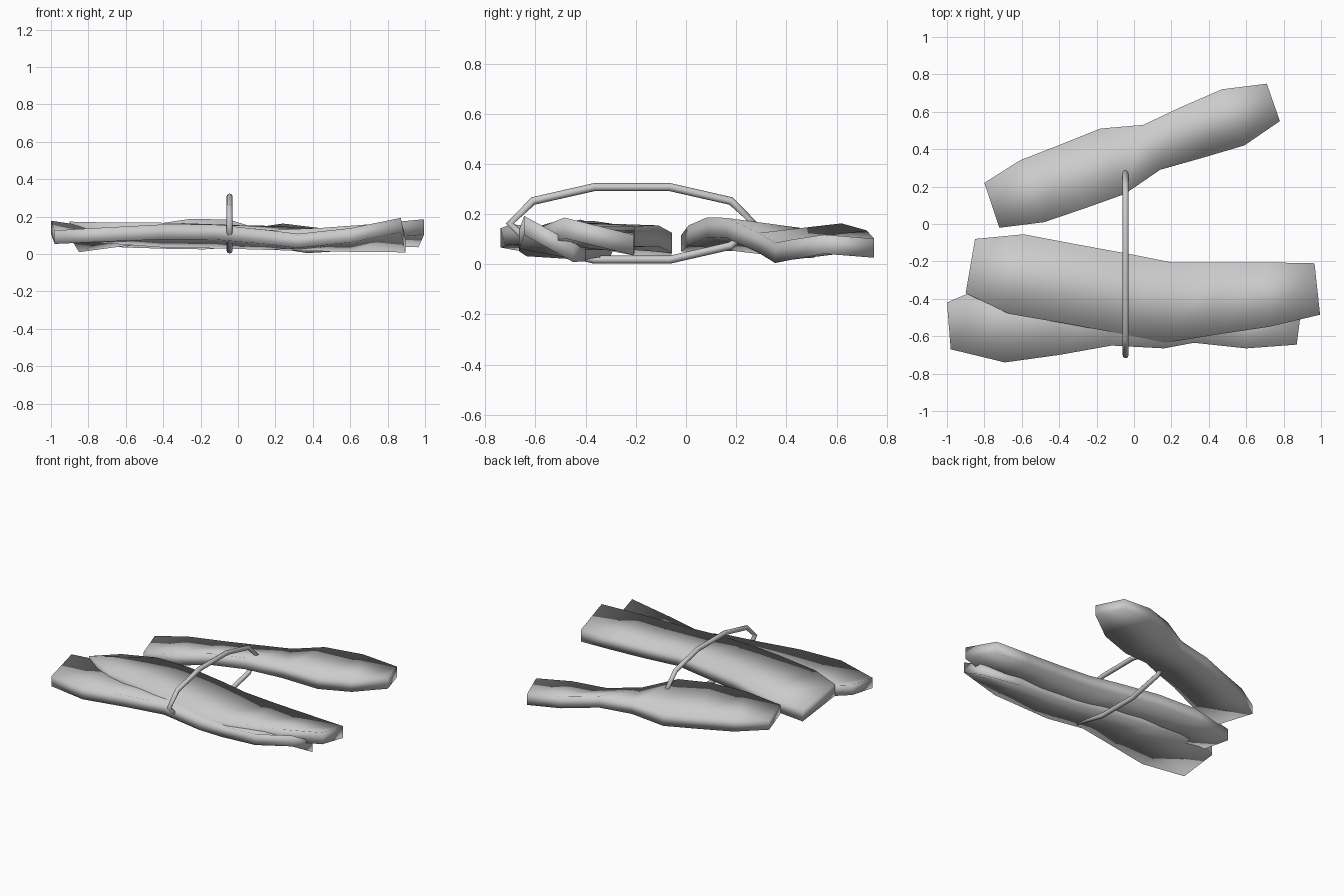
import bpy, bmesh, math

if "Cube" in bpy.data.objects:
    bpy.data.objects.remove(bpy.data.objects["Cube"])

grey = bpy.data.materials.new("plain_grey")
grey.diffuse_color = (0.6, 0.6, 0.6, 1)
grey.use_nodes = True
grey.node_tree.nodes["Principled BSDF"].inputs["Base Color"].default_value = grey.diffuse_color


def finish(bm, name):
    bmesh.ops.recalc_face_normals(bm, faces=bm.faces)
    for f in bm.faces:
        f.smooth = True
    me = bpy.data.meshes.new(name)
    bm.to_mesh(me)
    bm.free()
    me.materials.append(grey)
    ob = bpy.data.objects.new(name, me)
    bpy.context.collection.objects.link(ob)


def skin(bm, rings, closed):
    n = len(rings[0])
    pairs = list(zip(rings, rings[1:]))
    if closed:
        pairs.append((rings[-1], rings[0]))
    for a, b in pairs:
        for i in range(n):
            j = (i + 1) % n
            bm.faces.new((a[i], a[j], b[j], b[i]))
    if not closed:
        bm.faces.new(rings[0])
        bm.faces.new(rings[-1])


def slab(name, stations):
    """Twisted plank, soft shaded; station = front x, y, z, back x, y, z, half thickness"""
    bm = bmesh.new()
    rings = []
    for fx, fy, fz, bx, by, bz, h in stations:
        rings.append([bm.verts.new(p) for p in (
            (fx, fy, fz - h), (fx, fy, fz + h), (bx, by, bz + h), (bx, by, bz - h))])
    skin(bm, rings, False)
    finish(bm, name)


# three flat twisted planks
slab("front_plank", [
    (-.98, -.67, .09, -1, -.42, .142, .036),
    (-.69, -.74, .105, -.70, -.29, .095, .038),
    (-.40, -.70, .118, -.40, -.30, .075, .04),
    (-.12, -.65, .117, -.10, -.33, .07, .04),
    (.16, -.665, .09, .16, -.38, .06, .038),
    (.32, -.635, .07, .34, -.40, .055, .038),
    (.60, -.665, .10, .60, -.40, .05, .038),
    (.87, -.645, .155, .895, -.45, .047, .038)])
slab("middle_plank", [
    (-.90, -.37, .133, -.85, -.08, .05, .04),
    (-.67, -.48, .128, -.59, -.055, .085, .04),
    (-.35, -.535, .125, -.30, -.11, .113, .042),
    (-.08, -.585, .11, 0, -.165, .112, .042),
    (.17, -.635, .088, .20, -.205, .11, .04),
    (.45, -.59, .10, .45, -.205, .095, .04),
    (.72, -.55, .12, .70, -.205, .085, .04),
    (.995, -.485, .145, .965, -.21, .077, .041)])
slab("back_plank", [
    (-.72, -.02, .083, -.80, .22, .085, .032),
    (-.48, .01, .115, -.61, .34, .075, .04),
    (-.26, .085, .147, -.38, .43, .068, .04),
    (-.05, .16, .145, -.18, .51, .065, .04),
    (.14, .29, .085, .05, .53, .095, .04),
    (.37, .355, .045, .24, .62, .123, .04),
    (.59, .42, .058, .47, .72, .095, .04),
    (.78, .55, .08, .71, .75, .064, .038)])

# ten-sided binding loop around the planks
bm = bmesh.new()
rings = []
R = .016
for i in range(10):
    a = math.tau * i / 10
    y, z = -.215 + .487 * math.cos(a), .163 + .152 * math.sin(a)
    # outward direction of the ellipse
    ny, nz = .152 * math.cos(a), .487 * math.sin(a)
    l = math.hypot(ny, nz)
    ring = []
    for k in range(8):
        b = math.tau * k / 8
        c = R * math.cos(b)
        ring.append(bm.verts.new((-.045 + R * math.sin(b), y + c * ny / l, z + c * nz / l)))
    rings.append(ring)
skin(bm, rings, True)
finish(bm, "binding_loop")
